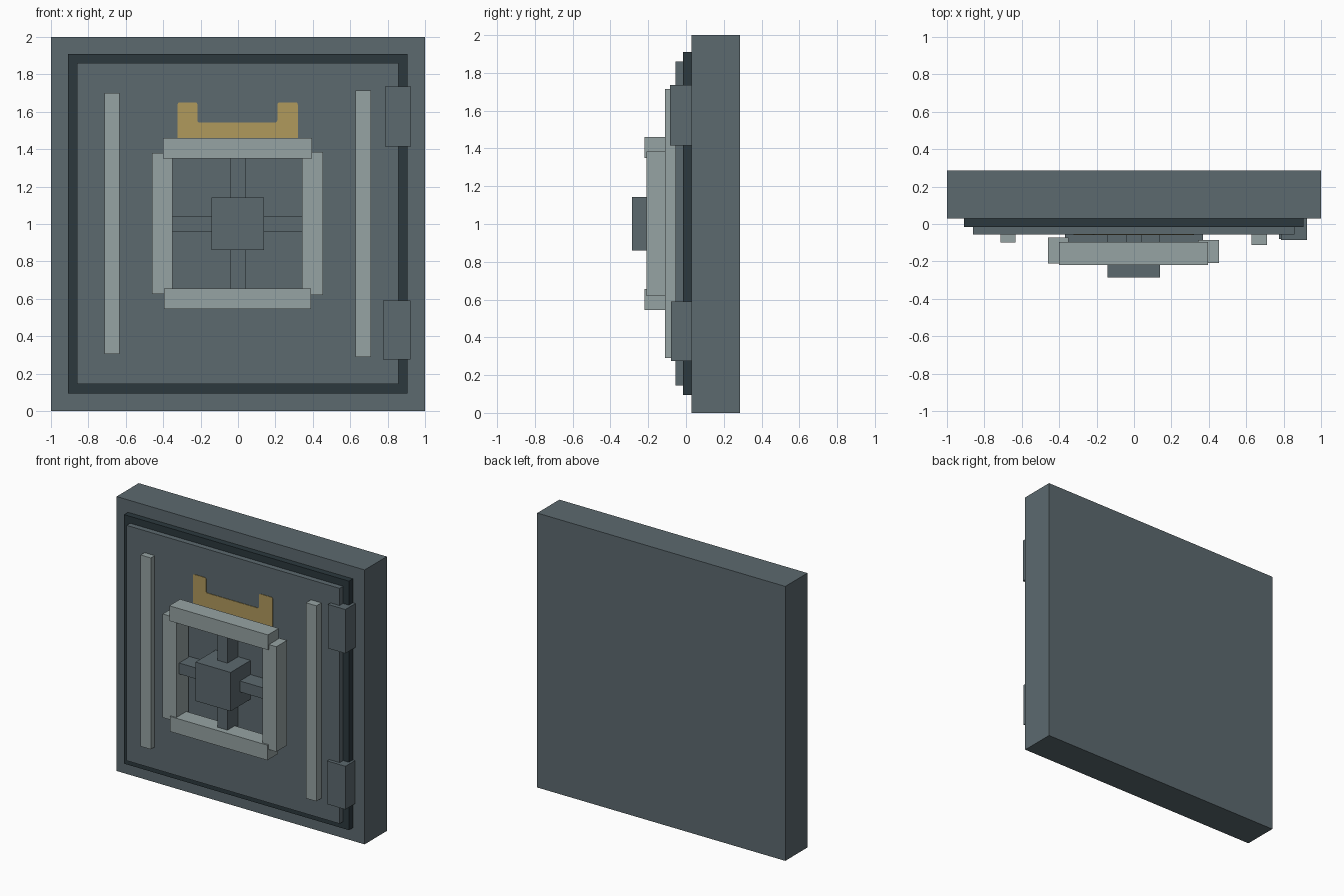
import bpy
import bmesh

default = bpy.data.objects.get("Cube")
if default:
    bpy.data.objects.remove(default, do_unlink=True)


def material(name, color):
    mat = bpy.data.materials.new(name)
    mat.use_nodes = True
    rgba = (*color, 1)
    mat.diffuse_color = rgba
    mat.node_tree.nodes["Principled BSDF"].inputs["Base Color"].default_value = rgba
    return mat


steel = material("slate steel", (0.107, 0.143, 0.159))
rubber = material("dark seal", (0.025, 0.04, 0.048))
light = material("pale metal", (0.305, 0.366, 0.366))
gold = material("dull gold", (0.434, 0.319, 0.107))


def add_object(name, bm, mat):
    mesh = bpy.data.meshes.new(name)
    bm.to_mesh(mesh)
    bm.free()
    mesh.materials.append(mat)
    obj = bpy.data.objects.new(name, mesh)
    bpy.context.collection.objects.link(obj)
    return obj


def box(name, mat, x, y, z):
    """Box spanning the (low, high) ranges x, y and z."""
    bm = bmesh.new()
    bmesh.ops.create_cube(bm, size=1)
    spans = (x, y, z)
    for v in bm.verts:
        v.co = [(a + b) / 2 + c * (b - a) for c, (a, b) in zip(v.co, spans)]
    return add_object(name, bm, mat)


# Wall frame, seal and door panel
PANEL = -0.055
box("wall_frame", steel, (-1, 1), (0.03, 0.285), (0, 2))
box("door_seal", rubber, (-0.908, 0.905), (-0.015, 0.03), (0.095, 1.91))
box("door_panel", steel, (-0.86, 0.858), (PANEL, -0.015), (0.145, 1.86))

# Upright ribs on the door
box("rib_right", light, (-0.715, -0.633), (-0.1, PANEL), (0.305, 1.7))
box("rib_left", light, (0.627, 0.71), (-0.112, PANEL), (0.29, 1.715))

# Hinges on the model's left edge
box("hinge_upper", steel, (0.785, 0.925), (-0.085, 0.03), (1.415, 1.735))
box("hinge_lower", steel, (0.775, 0.922), (-0.08, 0.03), (0.275, 0.59))

# Square hand wheel: rim bars, spokes and hub
box("wheel_top", light, (-0.4, 0.395), (-0.22, -0.095), (1.35, 1.46))
box("wheel_bottom", light, (-0.395, 0.39), (-0.22, -0.095), (0.545, 0.655))
box("wheel_right", light, (-0.46, -0.35), (-0.21, -0.073), (0.625, 1.38))
box("wheel_left", light, (0.342, 0.455), (-0.208, -0.085), (0.62, 1.385))
box("spoke_across", steel, (-0.37, 0.37), (-0.178, PANEL), (0.96, 1.04))
box("spoke_upright", steel, (-0.04, 0.04), (-0.178, PANEL), (0.63, 1.37))
box("wheel_hub", steel, (-0.143, 0.14), (-0.285, PANEL), (0.86, 1.143))

# Thin gold bracket mark above the wheel
outline = [(-0.323, 1.4), (0.32, 1.4), (0.32, 1.65), (0.21, 1.65),
           (0.21, 1.542), (-0.217, 1.542), (-0.217, 1.65), (-0.323, 1.65)]
bm = bmesh.new()
face = bm.faces.new([bm.verts.new((x, PANEL - 0.004, z)) for x, z in outline])
bmesh.ops.bevel(bm, geom=bm.verts[:], offset=0.012, segments=3,
                affect='VERTICES', profile=0.5)
grown = bmesh.ops.extrude_face_region(bm, geom=bm.faces[:])
for v in grown["geom"]:
    if isinstance(v, bmesh.types.BMVert):
        v.co.y = PANEL
bmesh.ops.recalc_face_normals(bm, faces=bm.faces[:])
add_object("gold_mark", bm, gold)
